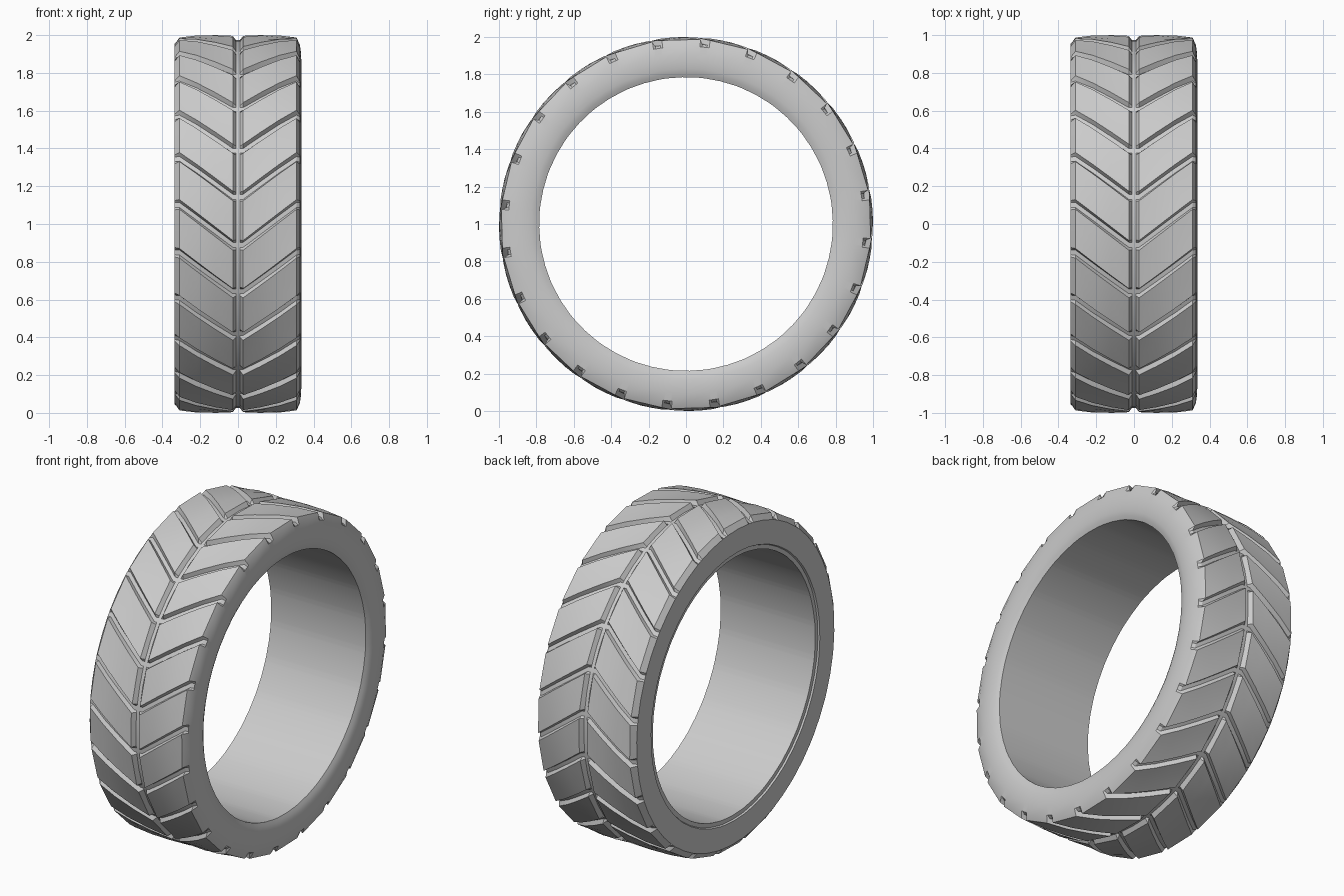
import bpy
import bmesh
from math import sin, cos, radians

cube = bpy.data.objects.get("Cube")
if cube:
    bpy.data.objects.remove(cube)

rubber = bpy.data.materials.new("grey rubber")
rubber.use_nodes = True
grey = (0.6, 0.6, 0.6, 1)
rubber.diffuse_color = grey
bsdf = next(n for n in rubber.node_tree.nodes if n.type == "BSDF_PRINCIPLED")
bsdf.inputs["Base Color"].default_value = grey
bsdf.inputs["Roughness"].default_value = 0.8

BLOCKS = 24              # tread blocks around the tyre
PITCH = 360 / BLOCKS
OUTER_END = 174          # angle of a groove where it opens at the shoulder
SWEEP = 12.5             # how far the V of the tread advances to the middle
DEPTH = 0.027
EDGE, CENTRE = 0.31, 0.027

# Angles across one pitch: groove edge, floor, floor, groove edge, block middle
GROOVE = [-1.5, -0.8, 0.8, 1.5]
SLOTS = GROOVE + [PITCH / 2]
FLOOR_SLOTS = (1, 2)

# Half of the tread as (x, radius), from the centre groove to the shoulder
half_tread = [(0.01, 1 - DEPTH), (CENTRE, 1.0), (0.12, 1.0), (0.22, 0.998), (EDGE, 0.99)]
# Rounded side wall on +x, flatter rimmed wall on -x
round_wall = [(0.327, 0.95), (0.334, 0.905), (0.335, 0.87), (0.332, 0.83),
              (0.325, 0.805), (0.315, 0.785)]
rim_wall = [(-0.325, 0.785), (-0.325, 0.81), (-0.335, 0.815), (-0.335, 0.955)]

tread = [(-x, r) for x, r in reversed(half_tread)] + half_tread
section = ([(p, False) for p in rim_wall] + [(p, True) for p in tread]
           + [(p, False) for p in round_wall])


def ring(bm, x, radius, is_tread):
    """One loop of vertices around the axle, sheared to follow the V grooves."""
    t = min(max((EDGE - abs(x)) / (EDGE - CENTRE), 0), 1)
    start = OUTER_END + SWEEP * t
    verts = []
    for block in range(BLOCKS):
        for i, slot in enumerate(SLOTS):
            r = radius
            if is_tread and i in FLOOR_SLOTS:
                r = min(r, 1 - DEPTH) - (0.01 if abs(x) == EDGE else 0)
            elif is_tread and i == len(SLOTS) - 1 and abs(x) >= CENTRE:
                r *= cos(radians(PITCH / 2 - GROOVE[-1]))   # flat block face
            a = radians(start + block * PITCH + slot)
            verts.append(bm.verts.new((x, r * cos(a), 1 + r * sin(a))))
    return verts


# Closed cross-section swept around the axle; the last strip is the bore
bm = bmesh.new()
rings = [ring(bm, x, r, is_tread) for (x, r), is_tread in section]
count = len(rings[0])
for a, b in zip(rings, rings[1:] + rings[:1]):
    for i in range(count):
        j = (i + 1) % count
        bm.faces.new((a[i], a[j], b[j], b[i]))
bmesh.ops.recalc_face_normals(bm, faces=bm.faces)

mesh = bpy.data.meshes.new("tyre")
bm.to_mesh(mesh)
bm.free()
mesh.materials.append(rubber)
tyre = bpy.data.objects.new("tyre", mesh)
bpy.context.collection.objects.link(tyre)

bpy.ops.object.select_all(action="DESELECT")
tyre.select_set(True)
bpy.context.view_layer.objects.active = tyre
bpy.ops.object.shade_smooth_by_angle(angle=radians(25))
